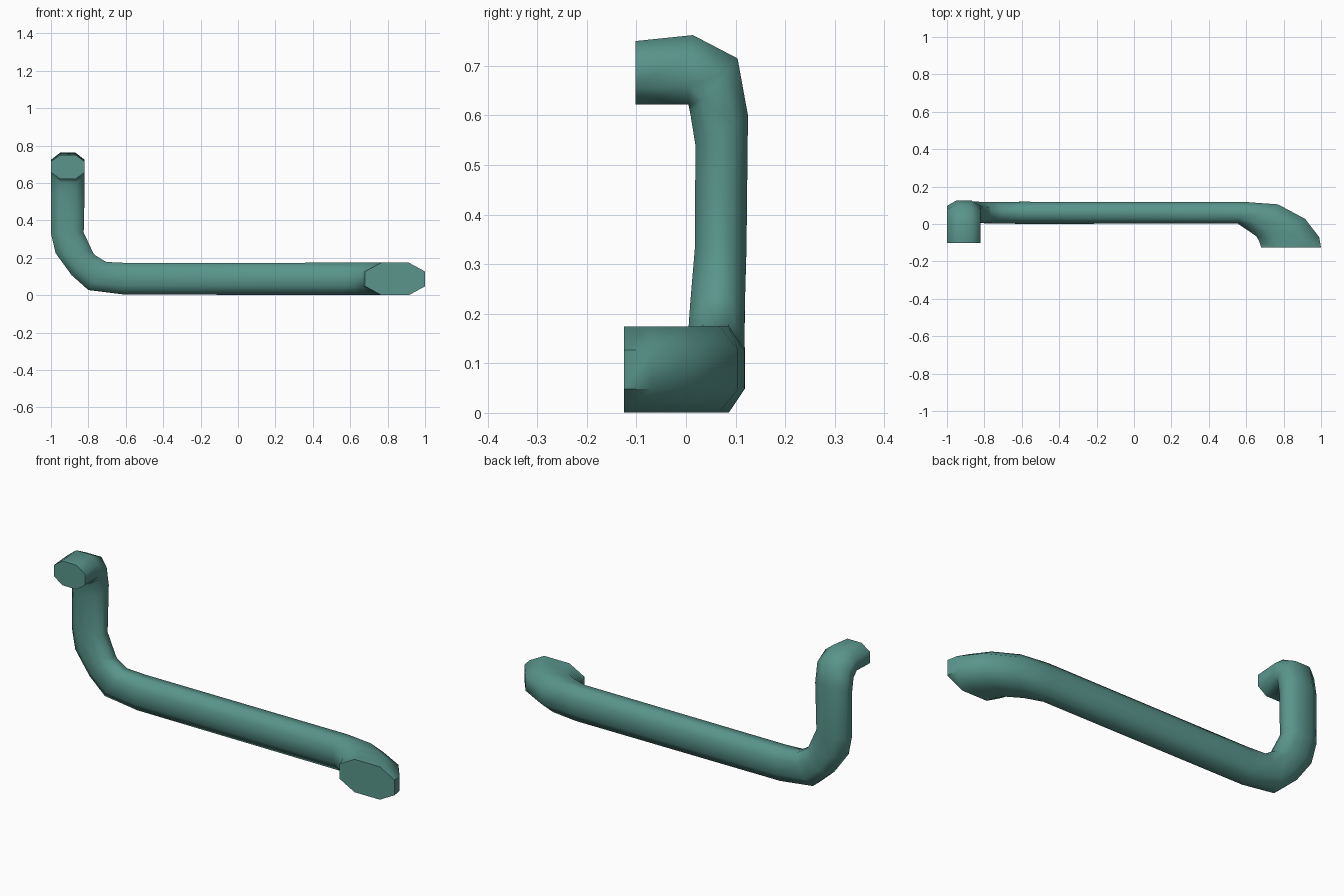
import bpy, bmesh
from mathutils import Vector

if "Cube" in bpy.data.objects:
    bpy.data.objects.remove(bpy.data.objects["Cube"])

# octagonal section, as (outer direction u, outer direction v)
K = 0.46
SECTION = [(1, K), (K, 1), (-K, 1), (-1, K), (-1, -K), (-K, -1), (K, -1), (1, -K)]

rings = []  # (centre, half axis u, half axis v)

# upper mount and bend: outer / inner points in the YZ plane
for (yo, zo), (yi, zi) in [((-0.102, 0.75), (-0.102, 0.622)),
                           ((0.014, 0.762), (0.005, 0.622)),
                           ((0.104, 0.715), (0.009, 0.602)),
                           ((0.125, 0.60), (0.019, 0.54))]:
    o, i = Vector((-0.91, yo, zo)), Vector((-0.91, yi, zi))
    rings.append(((o + i) / 2, (o - i) / 2, Vector((-0.09, 0, 0))))

# upright and lower bend: outer / inner points in the XZ plane, with y range
for (xo, zo), (xi, zi), y0, y1 in [((-1.0, 0.33), (-0.825, 0.335), 0.018, 0.122),
                                   ((-0.975, 0.225), (-0.775, 0.228), 0.009, 0.119),
                                   ((-0.89, 0.108), (-0.765, 0.215), 0.006, 0.118),
                                   ((-0.80, 0.028), (-0.705, 0.178), 0.003, 0.118),
                                   ((-0.61, 0.004), (-0.60, 0.173), 0.001, 0.119)]:
    o, i = Vector((xo, 0, zo)), Vector((xi, 0, zi))
    rings.append(((o + i) / 2 + Vector((0, (y0 + y1) / 2, 0)),
                  Vector((0, (y1 - y0) / 2, 0)), (o - i) / 2))

# end bend and mount: outer / inner points in the XY plane
for (xo, yo), (xi, yi) in [((0.59, 0.118), (0.555, 0.002)),
                           ((0.77, 0.105), (0.61, -0.035)),
                           ((0.915, 0.027), (0.655, -0.066)),
                           ((0.99, -0.07), (0.67, -0.095)),
                           ((1.0, -0.125), (0.68, -0.125))]:
    o, i = Vector((xo, yo, 0.0875)), Vector((xi, yi, 0.0875))
    rings.append(((o + i) / 2, (o - i) / 2, Vector((0, 0, -0.0865))))

# skin the rings into one closed tube
bm = bmesh.new()
loops = [[bm.verts.new(c + u * a + v * b) for a, b in SECTION] for c, u, v in rings]
for p, q in zip(loops, loops[1:]):
    for k in range(8):
        n = (k + 1) % 8
        bm.faces.new((p[k], p[n], q[n], q[k]))
bm.faces.new(loops[0])
bm.faces.new(loops[-1])
bmesh.ops.recalc_face_normals(bm, faces=bm.faces)

mesh = bpy.data.meshes.new("bent_handle")
bm.to_mesh(mesh)
bm.free()
handle = bpy.data.objects.new("bent_handle", mesh)
bpy.context.collection.objects.link(handle)

# teal finish
mat = bpy.data.materials.new("teal")
mat.diffuse_color = (0.10, 0.30, 0.26, 1)
mat.use_nodes = True
mat.node_tree.nodes["Principled BSDF"].inputs["Base Color"].default_value = mat.diffuse_color
mesh.materials.append(mat)

bpy.context.view_layer.objects.active = handle
handle.select_set(True)
bpy.ops.object.shade_smooth_by_angle(angle=1.05)
